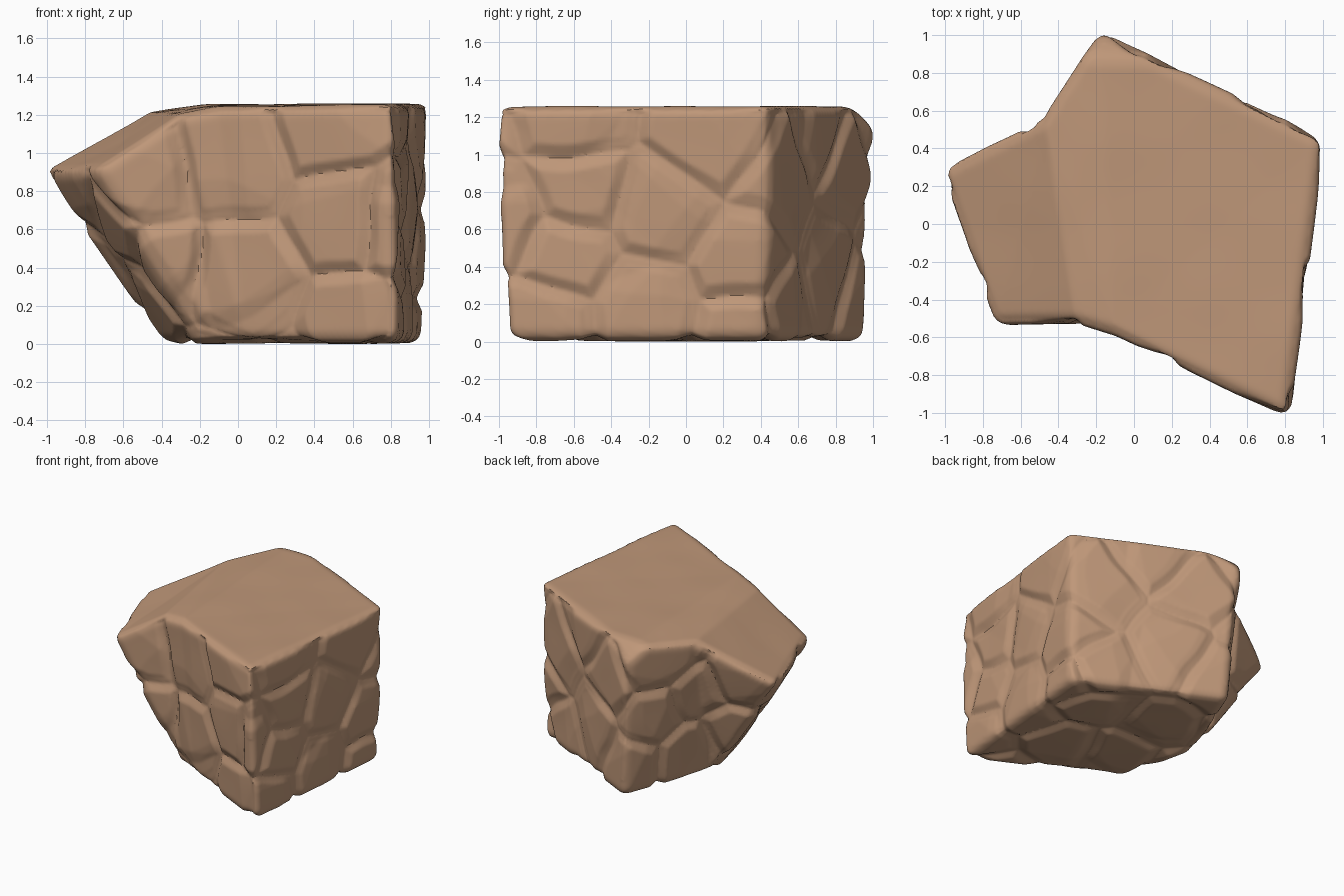
import bpy
import bmesh
import random
from mathutils import Vector, kdtree, noise

random.seed(4)

default_cube = bpy.data.objects.get("Cube")
if default_cube:
    bpy.data.objects.remove(default_cube, do_unlink=True)

# Sandstone colour
stone = bpy.data.materials.new("warm_sandstone")
stone.use_nodes = True
stone_colour = (0.52, 0.31, 0.19, 1)
stone.diffuse_color = stone_colour
shader = next(n for n in stone.node_tree.nodes if n.type == 'BSDF_PRINCIPLED')
shader.inputs["Base Color"].default_value = stone_colour
shader.inputs["Roughness"].default_value = 0.9

# Rough block: corners in order from the back tip, upper rim and undercut base
UPPER = [(-.18, 1.02, 1.245), (-.47, .57, 1.2), (-1.03, .29, .89),
         (-.74, -.53, .9), (-.3, -.52, 1.19), (-.1, -.58, 1.23),
         (.82, -1.02, 1.245), (1.01, .45, 1.245)]
BASE = [(-.1, .96), (-.27, .53), (-.39, .2), (-.23, -.43),
        (-.12, -.5), (.05, -.59), (.83, -.97), (.96, .43)]


def rough_block():
    bm = bmesh.new()
    top = [bm.verts.new(corner) for corner in UPPER]
    low = [bm.verts.new((x, y, 0)) for x, y in BASE]
    count = len(top)
    for i in range(count):
        j = (i + 1) % count
        bm.faces.new((top[i], top[j], low[j], low[i]))
    # Sloping west shoulder, gentle band and flat top
    bm.faces.new(top[1:5])
    bm.faces.new((top[0], top[1], top[4], top[5]))
    bm.faces.new([top[0]] + top[5:])
    bm.faces.new(low)
    bmesh.ops.recalc_face_normals(bm, faces=bm.faces)
    # Broken-off back tip
    parts = bm.verts[:] + bm.edges[:] + bm.faces[:]
    bmesh.ops.bisect_plane(bm, geom=parts, plane_co=(0, .88, 1.25),
                           plane_no=(0, .7, .7), clear_outer=True)
    bmesh.ops.holes_fill(bm, edges=[e for e in bm.edges if e.is_boundary])
    bmesh.ops.recalc_face_normals(bm, faces=bm.faces)
    mesh = bpy.data.meshes.new("boulder")
    bm.to_mesh(mesh)
    bm.free()
    block = bpy.data.objects.new("boulder", mesh)
    bpy.context.collection.objects.link(block)
    return block


def bake_modifiers(thing):
    bpy.context.view_layer.update()
    graph = bpy.context.evaluated_depsgraph_get()
    baked = bpy.data.meshes.new_from_object(thing.evaluated_get(graph))
    thing.modifiers.clear()
    thing.data = baked


def soften(thing, factor, repeats):
    smooth = thing.modifiers.new("soften", 'SMOOTH')
    smooth.factor = factor
    smooth.iterations = repeats


boulder = rough_block()
bevel = boulder.modifiers.new("worn_edges", 'BEVEL')
bevel.width = 0.05
bevel.segments = 2
bevel.limit_method = 'ANGLE'
remesh = boulder.modifiers.new("fine_skin", 'REMESH')
remesh.mode = 'VOXEL'
remesh.voxel_size = 0.015
soften(boulder, 0.5, 5)
bake_modifiers(boulder)

# Centres of the stone lumps on each wall
FRONT = [(-.05, .94), (-.54, .86), (0, .32), (.55, .66), (.5, 1.1),
         (.62, .06), (-.46, .36)]
SIDE = [(.12, 1.1), (-.13, .7), (-.6, 1.2), (-.58, .78), (-.66, .46),
        (-.95, .62), (-.78, .1), (-.22, .14), (.33, .42), (.32, .02)]
BACK = [(.51, .83), (.7, 1.15), (.85, .85), (.78, .4), (.52, .12)]
UNDERCUT = [(-.85, 0, .8), (-.6, .25, .45), (-.62, -.3, .62), (-.42, -.1, .22)]
BACK_CORNER = [(-.33, .75, 1.05), (-.25, .75, .62), (-.45, .5, .72),
               (-.3, .5, .25), (-.75, .38, .85), (-.1, .9, .2)]
BELOW = [(0, .35, 0), (.4, -.35, 0), (.6, .25, 0), (.02, -.2, 0)]

seeds = [(x, min(-.5, -.64 - .467 * x), z) for x, z in FRONT]
seeds += [(.9 + .08 * y, y, z) for y, z in SIDE]
seeds += [(.97 - 1.9 * (y - .4), y, z) for y, z in BACK]
seeds += UNDERCUT + BACK_CORNER + BELOW
seeds = [Vector(s) for s in seeds]

# Repeatable chisel directions for each lump
chisels = [[Vector([random.gauss(0, 1) for axis in "xyz"]).normalized()
            for cut in range(3)] for s in seeds]

tree = kdtree.KDTree(len(seeds))
for index, seed in enumerate(seeds):
    tree.insert(seed, index)
tree.balance()


def ramp(value, low, high):
    t = max(0, min(1, (value - low) / (high - low)))
    return t * t * (3 - 2 * t)


def carve_depth(point):
    """Chamfered seams between lumps, plus flat chisel cuts on each lump."""
    warped = point + 0.04 * noise.noise_vector(point * 3)
    (a, lump, near), *others = tree.find_n(warped, 5)
    edge = min((far * far - near * near) / (2 * (b - a).length)
               for b, other, far in others)
    seam = 0.5 * max(0, 0.065 - edge)
    cuts = sum(max(0, (warped - a).dot(direction) - 0.1)
               for direction in chisels[lump])
    return seam + min(0.02, 0.12 * cuts) * ramp(edge, 0, 0.07)


# Carve the walls and underside, leaving the top nearly flat
moves = []
for v in boulder.data.vertices:
    point, normal = v.co.copy(), v.normal.copy()
    wall = 1 - ramp(normal.z, 0.3, 0.75)
    depth = wall * (carve_depth(point) - 0.01)
    depth += 0.006 * noise.noise(point * 2.5)
    moves.append(point - normal * depth)
for v, place in zip(boulder.data.vertices, moves):
    v.co = place
soften(boulder, 0.5, 1)
bake_modifiers(boulder)

# Centre the boulder and rest it on the ground
middle = []
for axis in range(3):
    values = [v.co[axis] for v in boulder.data.vertices]
    middle.append((min(values) + max(values)) / 2 if axis < 2 else min(values))
for v in boulder.data.vertices:
    v.co -= Vector(middle)

boulder.data.name = "boulder"
boulder.data.materials.clear()
boulder.data.materials.append(stone)
for item in bpy.context.selected_objects:
    item.select_set(False)
boulder.select_set(True)
bpy.context.view_layer.objects.active = boulder
bpy.ops.object.shade_smooth_by_angle(angle=0.6)
